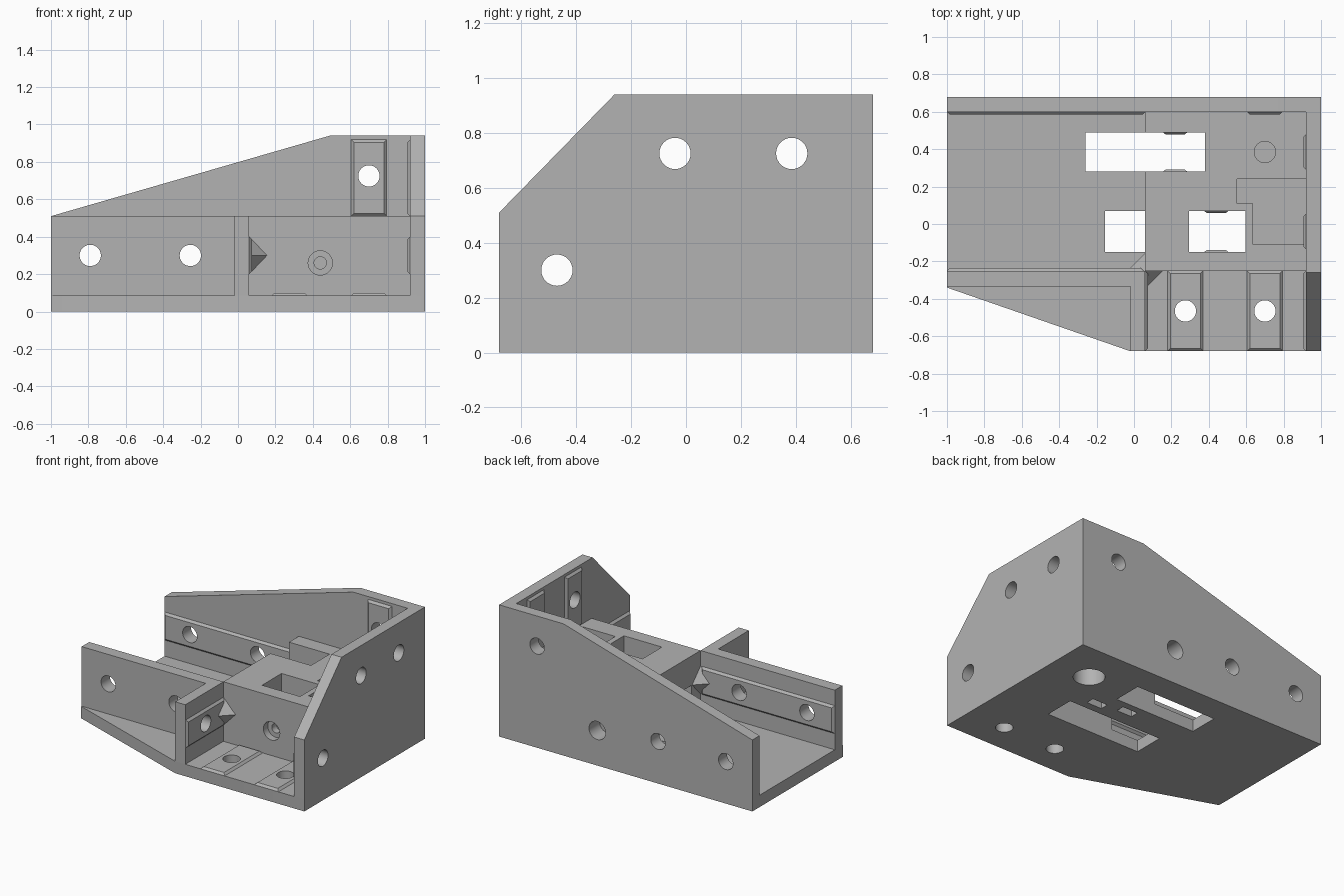
import bpy, bmesh
from mathutils import Matrix, Vector

if "Cube" in bpy.data.objects:
    bpy.data.objects.remove(bpy.data.objects["Cube"])

grey = bpy.data.materials.new("plain grey")
grey.use_nodes = True
COLOUR = (0.45, 0.45, 0.45, 1)
grey.diffuse_color = COLOUR
grey.node_tree.nodes["Principled BSDF"].inputs["Base Color"].default_value = COLOUR

T = 0.08       # wall thickness
FLOOR = 0.085  # floor top
DECK = 0.51    # deck height
parts, cutters = [], []


def finish(name, bm, group):
    bmesh.ops.recalc_face_normals(bm, faces=bm.faces)
    mesh = bpy.data.meshes.new(name)
    bm.to_mesh(mesh)
    bm.free()
    mesh.materials.append(grey)
    ob = bpy.data.objects.new(name, mesh)
    bpy.context.scene.collection.objects.link(ob)
    group.append(ob)
    return ob


def prism(name, outline, axis, start, end, group=parts):
    """Extrude a flat outline along an axis."""
    bm = bmesh.new()
    verts = []
    for point in outline:
        co = list(point)
        co.insert(axis, start)
        verts.append(bm.verts.new(co))
    face = bm.faces.new(verts)
    out = bmesh.ops.extrude_face_region(bm, geom=[face])
    shift = Vector((0, 0, 0))
    shift[axis] = end - start
    bmesh.ops.translate(bm, vec=shift,
                        verts=[v for v in out["geom"] if isinstance(v, bmesh.types.BMVert)])
    return finish(name, bm, group)


def box(name, x, y, z, group=parts):
    outline = [(x[0], y[0]), (x[1], y[0]), (x[1], y[1]), (x[0], y[1])]
    return prism(name, outline, 2, z[0], z[1], group)


def pad(name, x, y, z, axis, sign, inset=0.015):
    """Thin plate whose free face is chamfered all round."""
    ob = box(name, x, y, z)
    lo_hi = (x, y, z)
    face_at = lo_hi[axis][1 if sign > 0 else 0]
    for v in ob.data.vertices:
        if abs(v.co[axis] - face_at) < 1e-5:
            for k in range(3):
                if k != axis:
                    mid = sum(lo_hi[k]) / 2
                    v.co[k] += inset if v.co[k] < mid else -inset
    return ob


def drill(axis, at, start, end, radius=0.057):
    """Round cutter along an axis, through point at in the other two axes."""
    bm = bmesh.new()
    turn = [Matrix.Rotation(1.5707963, 4, "Y"), Matrix.Rotation(1.5707963, 4, "X"), Matrix()][axis]
    centre = list(at)
    centre.insert(axis, (start + end) / 2)
    bmesh.ops.create_cone(bm, cap_ends=True, segments=32, radius1=radius, radius2=radius,
                          depth=end - start, matrix=Matrix.Translation(centre) @ turn)
    finish("drill_cutter", bm, cutters)


def corner_stop(name, points):
    bm = bmesh.new()
    bmesh.ops.convex_hull(bm, input=[bm.verts.new(p) for p in points])
    finish(name, bm, parts)


# Floor and outer walls
prism("floor_plate", [(-1, 0.68), (1, 0.68), (1, -0.68), (-0.02, -0.68), (-1, -0.34)], 2, 0, FLOOR)
prism("back_wall", [(-1, FLOOR), (1, FLOOR), (1, 0.94), (0.49, 0.94), (-1, DECK)], 1, 0.68 - T, 0.68)
prism("left_side_wall", [(-0.68, FLOOR), (0.6, FLOOR), (0.6, 0.94), (-0.26, 0.94), (-0.68, DECK)],
      0, 1 - T, 1)

# Inner walls and raised deck block
box("front_wall", (-1, 0.06), (-0.335, -0.25), (FLOOR, DECK))
box("pocket_wall", (-0.02, 0.06), (-0.68, -0.335), (FLOOR, DECK))
box("deck_block", (0.06, 0.92), (-0.25, 0.6), (FLOOR, DECK))

# Chamfered mounting pads
P = 0.015
band = (0.2, 0.4)
column = (DECK, 0.92)
pad("back_rail_pad", (-1, 0.06), (0.6 - P, 0.6), band, 1, -1)
pad("front_rail_pad", (-1, 0.05), (-0.25, -0.25 + P), band, 1, 1)
pad("pocket_wall_pad", (0.06, 0.06 + P), (-0.68, -0.25), band, 0, 1)
pad("pocket_side_pad", (0.92 - P, 0.92), (-0.68, -0.25), band, 0, -1)
pad("back_column_pad", (0.605, 0.795), (0.6 - P, 0.6), column, 1, -1)
for y in (-0.04, 0.385):
    pad("side_column_pad", (0.92 - P, 0.92), (y - 0.095, y + 0.095), column, 0, -1)
for x in (0.275, 0.70):
    pad("pocket_floor_pad", (x - 0.095, x + 0.095), (-0.68, -0.25), (FLOOR, FLOOR + P), 2, 1)

# Pyramid stops at the two rail corners
for sx, sy, name in ((1, -1, "pocket_corner_stop"), (-1, 1, "cavity_corner_stop")):
    x, y, r = 0.06, -0.25, 0.095
    corner_stop(name, [(x, y, band[0]), (x, y, band[1]), (x + sx * r, y, 0.3), (x, y + sy * r, 0.3)])

# Belt slots, tunnel under the deck, nut pockets and deck recess
box("slot_cutter", (-0.26, 0.38), (0.28, 0.49), (-0.1, 0.6), cutters)
box("slot_cutter", (0.295, 0.595), (-0.15, 0.07), (-0.1, 0.6), cutters)
box("tunnel_cutter", (-0.155, 0.4), (-0.15, 0.07), (-0.1, 0.3), cutters)
for x, y in ((0.225, 0.2), (0.44, 0.155)):
    box("nut_cutter", (x - 0.06, x + 0.06), (y - 0.03, y + 0.03), (-0.1, 0.32), cutters)
prism("recess_cutter", [(0.55, 0.24), (0.55, 0.11), (0.635, 0.11), (0.635, -0.11),
                        (0.93, -0.11), (0.93, 0.24)], 2, 0.42, 0.6, cutters)
cutters[-1].data.update()

# Round holes
for x in (-0.79, -0.255):
    drill(1, (x, 0.3), -0.5, 0.8)
drill(1, (0.70, 0.725), 0.5, 0.8)
for y in (-0.04, 0.385):
    drill(0, (y, 0.725), 0.8, 1.1)
drill(0, (-0.47, 0.3), -0.1, 1.1)
for x in (0.275, 0.70):
    drill(2, (x, -0.465), -0.1, 0.2)
drill(2, (0.70, 0.385), -0.1, 0.3, 0.103)
drill(2, (0.70, 0.385), 0.33, 0.6)

# Tension screws with counterbores
drill(1, (0.44, 0.26), -0.4, -0.2, 0.065)
drill(1, (0.44, 0.26), -0.3, 0.2, 0.033)
drill(1, (0.225, 0.25), 0.56, 0.8, 0.065)
drill(1, (0.225, 0.25), 0.18, 0.6, 0.033)


def bounds(ob):
    return [(min(v.co[k] for v in ob.data.vertices), max(v.co[k] for v in ob.data.vertices))
            for k in range(3)]


# Cut every opening out of each part it meets
# (the recess stops at the deck, so it spares the side wall)
for part in parts:
    for cutter in cutters:
        if cutter.name.startswith("recess") and part.name != "deck_block":
            continue
        if all(a[0] < b[1] and b[0] < a[1] for a, b in zip(bounds(part), bounds(cutter))):
            mod = part.modifiers.new("cut", "BOOLEAN")
            mod.operation = "DIFFERENCE"
            mod.solver = "EXACT"
            mod.object = cutter
bpy.context.view_layer.update()
graph = bpy.context.evaluated_depsgraph_get()
cut_meshes = [bpy.data.meshes.new_from_object(p.evaluated_get(graph)) for p in parts]
for part, mesh in zip(parts, cut_meshes):
    part.modifiers.clear()
    part.data = mesh
for cutter in cutters:
    bpy.data.objects.remove(cutter)

# Small bevelled nibs in the belt slots
for x, faces in ((0.22, (0.28, 0.49)), (0.44, (-0.15, 0.07))):
    low, high = faces
    pad("slot_nib", (x - 0.065, x + 0.065), (low, low + 0.012), (0.18, 0.34), 1, 1)
    pad("slot_nib", (x - 0.065, x + 0.065), (high - 0.012, high), (0.18, 0.34), 1, -1)

# Smooth the round holes, keep the corners sharp
bpy.ops.object.select_all(action="DESELECT")
for part in parts:
    part.select_set(True)
bpy.context.view_layer.objects.active = parts[0]
bpy.ops.object.shade_smooth_by_angle()
